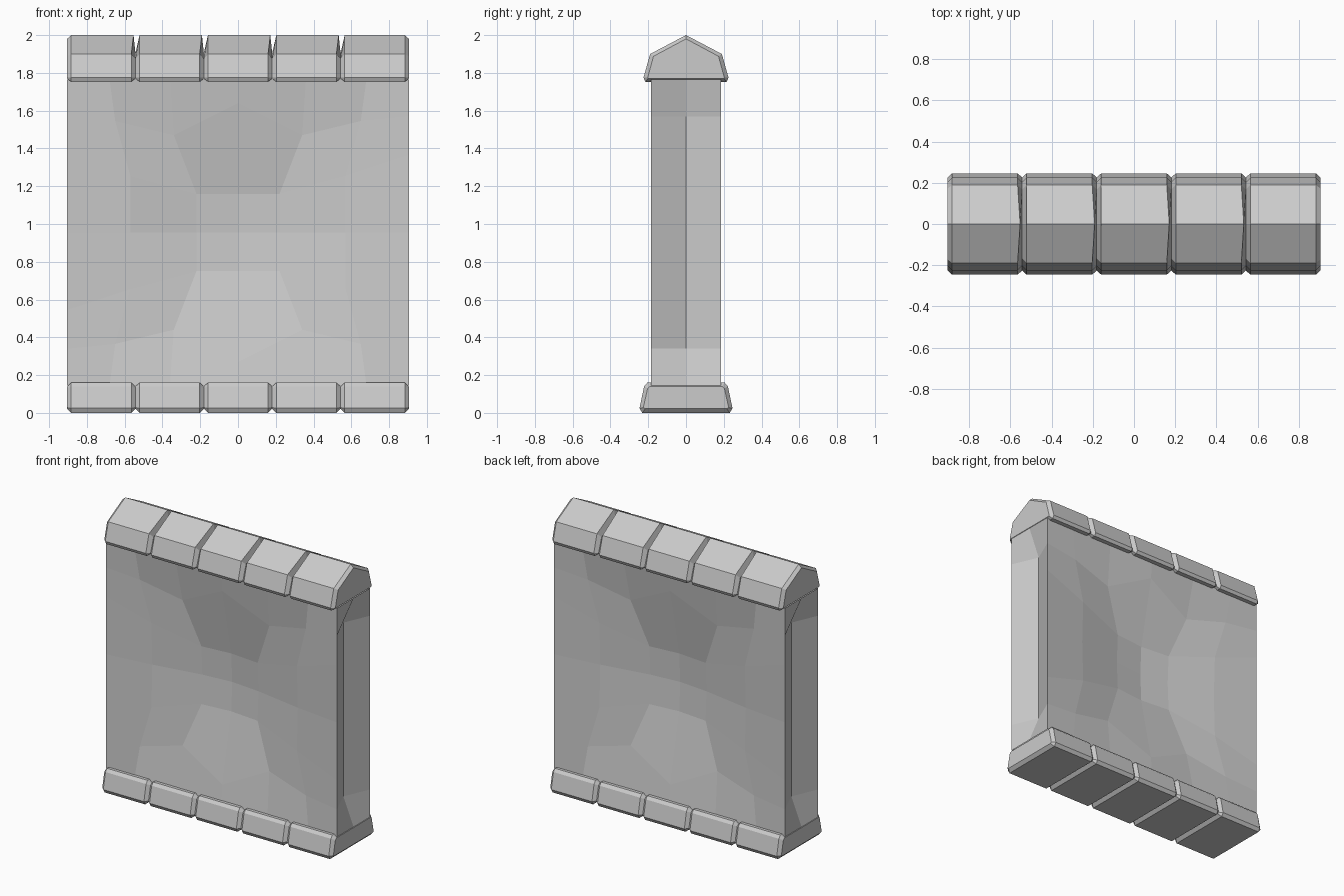
import bpy, bmesh

if "Cube" in bpy.data.objects:
    bpy.data.objects.remove(bpy.data.objects["Cube"])

HALF_W, HALF_T, MID_Z = 0.905, 0.185, 0.955


def finish(name, bm):
    bmesh.ops.remove_doubles(bm, verts=bm.verts, dist=1e-5)
    bmesh.ops.recalc_face_normals(bm, faces=bm.faces)
    mesh = bpy.data.meshes.new(name)
    bm.to_mesh(mesh)
    bm.free()
    obj = bpy.data.objects.new(name, mesh)
    bpy.context.collection.objects.link(obj)
    return obj


# Faceted wall: one quadrant of (x, z offset, dish depth), mirrored both ways
QUAD = [
    [(0, 0, .12), (.22, 0, .10), (.57, 0, .04), (HALF_W, 0, 0)],
    [(0, .205, .11), (.22, .205, .09), (.57, .30, .03), (HALF_W, .41, 0)],
    [(0, .685, .01), (.34, .515, .05), (.65, .59, .015), (HALF_W, .615, 0)],
    [(0, .81, 0), (.36, .81, 0), (.68, .81, 0), (HALF_W, .81, 0)],
]


def build_wall():
    bm = bmesh.new()
    grids = {}
    for side in (-1, 1):
        for j in range(-3, 4):
            for i in range(-3, 4):
                x, z, d = QUAD[abs(j)][abs(i)]
                sx = 1 if i >= 0 else -1
                sz = 1 if j >= 0 else -1
                grids[side, i, j] = bm.verts.new((sx * x, side * (HALF_T - d), MID_Z + sz * z))
        for j in range(-3, 3):
            for i in range(-3, 3):
                bm.faces.new([grids[side, i + a, j + b] for a, b in ((0, 0), (1, 0), (1, 1), (0, 1))])
    # V-shaped hollow down each narrow end
    for e in (-3, 3):
        mid = {}
        for j in range(-3, 4):
            co = grids[-1, e, j].co
            x = HALF_W if abs(j) == 3 else HALF_W - 0.08
            mid[j] = bm.verts.new((x * e / 3, 0, co.z))
        for j in range(-3, 3):
            for side in (-1, 1):
                bm.faces.new([grids[side, e, j], mid[j], mid[j + 1], grids[side, e, j + 1]])
    return finish("wall_panel", bm)


# Stone block: half profiles (y, z) mirrored and joined along x
def mirrored(half):
    return half + [(-y, z) for y, z in reversed(half)]


def build_block(name, rings):
    bm = bmesh.new()
    loops = [[bm.verts.new((x + s, y, z)) for (y, z), s in zip(mirrored(half), shift + shift[::-1])]
             for x, half, shift in rings]
    for a, b in zip(loops, loops[1:]):
        for k in range(len(a)):
            n = (k + 1) % len(a)
            if (a[k].co - a[n].co).length > 1e-6:
                bm.faces.new((a[k], a[n], b[n], b[k]))
    bm.faces.new(loops[0])
    bm.faces.new(loops[-1])
    return finish(name, bm)


CAP = [(0, 2.0), (.19, 1.90), (.225, 1.775), (.215, 1.753)]
CAP_END = [(0, 1.98), (.172, 1.888), (.203, 1.775), (.2, 1.77)]
CAP_JOINT = [(0, 1.905), (.168, 1.875), (.203, 1.775), (.2, 1.77)]
BASE = [(.205, .16), (.222, .14), (.246, .025), (.232, 0)]
BASE_END = [(.19, .14), (.203, .13), (.226, .028), (.215, .022)]

build_wall()
COUNT, C = 5, 0.022
step = 2 * HALF_W / COUNT
flat = [0, 0, 0, 0]
for n in range(COUNT):
    x0 = -HALF_W + n * step
    x1 = x0 + step
    first, last = n == 0, n == COUNT - 1
    build_block(f"cap_stone_{n + 1}", [
        (x0, CAP_END if first else CAP_JOINT, flat),
        (x0 + C, CAP, flat),
        (x1 - C, CAP, flat if last else [.012, 0, 0, 0]),
        (x1, CAP_END if last else CAP_JOINT, flat)])
    build_block(f"base_stone_{n + 1}", [
        (x0, BASE_END, flat), (x0 + C, BASE, flat),
        (x1 - C, BASE, flat), (x1, BASE_END, flat)])
